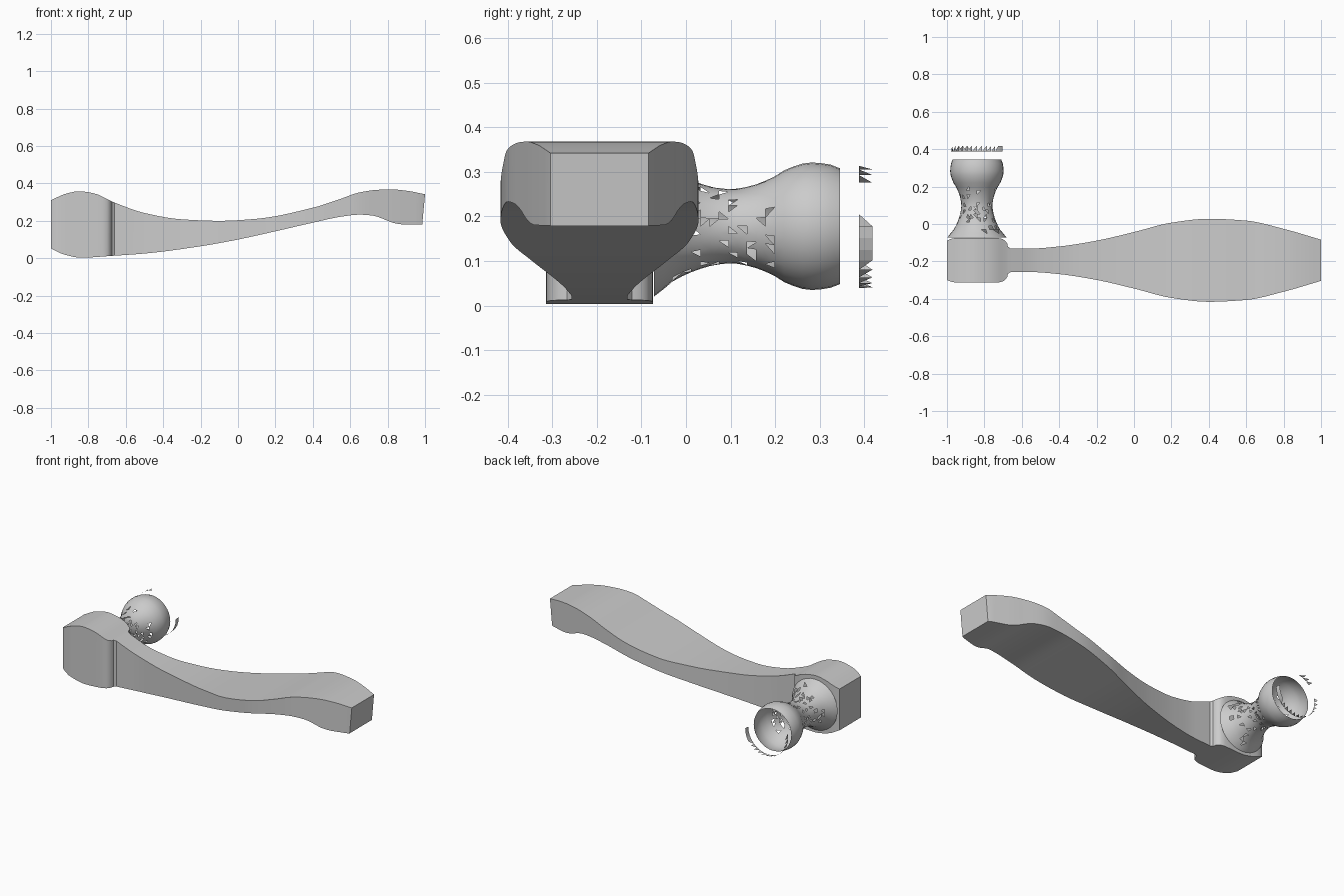
import bpy, bmesh, random
from math import sin, cos, pi

if "Cube" in bpy.data.objects:
    bpy.data.objects.remove(bpy.data.objects["Cube"])

random.seed(4)


def curve(pts):
    """Smooth interpolation through points, without overshoot."""
    n = len(pts)
    d = [(pts[i+1][1] - pts[i][1]) / (pts[i+1][0] - pts[i][0]) for i in range(n - 1)]
    m = [d[0]] + [2*a*b/(a+b) if a*b > 0 else 0 for a, b in zip(d, d[1:])] + [d[-1]]

    def f(x):
        i = max(j for j in range(n - 1) if j == 0 or pts[j][0] <= x)
        h = pts[i+1][0] - pts[i][0]
        t = (x - pts[i][0]) / h
        return ((2*t**3 - 3*t*t + 1)*pts[i][1] + (t**3 - 2*t*t + t)*h*m[i]
                + (3*t*t - 2*t**3)*pts[i+1][1] + (t**3 - t*t)*h*m[i+1])
    return f


def finish(bm, name):
    me = bpy.data.meshes.new(name)
    bm.to_mesh(me)
    bm.free()
    ob = bpy.data.objects.new(name, me)
    bpy.context.collection.objects.link(ob)
    bpy.ops.object.select_all(action='DESELECT')
    ob.select_set(True)
    bpy.context.view_layer.objects.active = ob
    bpy.ops.object.shade_smooth_by_angle(angle=0.5)
    return ob


# Lever: side profile (top and bottom) and half width along its length
top = curve([(-1, .31), (-.92, .345), (-.85, .358), (-.77, .347), (-.67, .302), (-.5, .242),
             (-.3, .208), (-.1, .2), (.1, .211), (.4, .27), (.55, .318), (.65, .352),
             (.75, .366), (.82, .368), (.9, .361), (1, .342)])
bottom = curve([(-1, .052), (-.93, .02), (-.84, .003), (-.67, .013), (-.5, .025), (-.2, .064),
                (0, .1), (.2, .144), (.4, .19), (.55, .222), (.65, .233), (.72, .228),
                (.78, .209), (.82, .192), (.88, .181), (1, .179)])
plan = [(-1, .105), (-.985, .112), (-.95, .12), (-.75, .12), (-.715, .117), (-.69, .106),
        (-.678, .09), (-.674, .073), (-.66, .063), (-.55, .063), (-.4, .074), (-.2, .105),
        (0, .151), (.2, .201), (.4, .222), (.6, .212), (.8, .168), (1, .11)]
half = curve(plan)
CY = -.194
stations = sorted({round(-1 + i * .025, 4) for i in range(81)} | {p[0] for p in plan})
bm = bmesh.new()
rings = []
for x in stations:
    w, xb = half(x), (.985 if x == 1 else x)
    rings.append([bm.verts.new(p) for p in ((xb, CY - w, bottom(x)), (xb, CY + w, bottom(x)),
                                            (x, CY + w, top(x)), (x, CY - w, top(x)))])
for a, b in zip(rings, rings[1:]):
    for i in range(4):
        j = (i + 1) % 4
        bm.faces.new((a[i], a[j], b[j], b[i]))
bm.faces.new(rings[0])
bm.faces.new(rings[-1])
bmesh.ops.recalc_face_normals(bm, faces=bm.faces)
finish(bm, "lever")

# Stem: open turned shell around the y axis
CX, CZ, N = -.84, .178, 32


def ring_point(r, y, k):
    a = 2 * pi * k / N
    return (CX + r * cos(a), y, CZ + r * sin(a))


radius = curve([(-.072, .158), (-.055, .145), (-.03, .124), (.02, .1), (.06, .088), (.1, .083),
                (.14, .089), (.19, .107), (.23, .13), (.28, .143), (.32, .139), (.345, .13)])
bm = bmesh.new()
ys = [-.072 + .417 * i / 20 for i in range(21)]
rings = [[bm.verts.new(ring_point(radius(y), y, k)) for k in range(N)] for y in ys]
for a, b in zip(rings, rings[1:]):
    for k in range(N):
        j = (k + 1) % N
        bm.faces.new((a[k], b[k], b[j], a[j]))
bmesh.ops.triangulate(bm, faces=bm.faces)
# Worn openings around the waist
holes = [f for f in bm.faces if -.04 < f.calc_center_median().y < .2 and random.random() < .1]
bmesh.ops.delete(bm, geom=holes, context='FACES')
finish(bm, "stem")

# Broken collar: jagged remains of a thin ring beyond the stem
bm = bmesh.new()
for k in list(range(9, 12)) + list(range(15, 32)):
    r = .138
    pts = [ring_point(r, .388, k), ring_point(r, .388, k + 1), ring_point(r, .418, k + 1)]
    if k in (29, 30, 31):
        pts.append(ring_point(r, .418, k))
    bm.faces.new([bm.verts.new(p) for p in pts])
finish(bm, "broken_collar")
